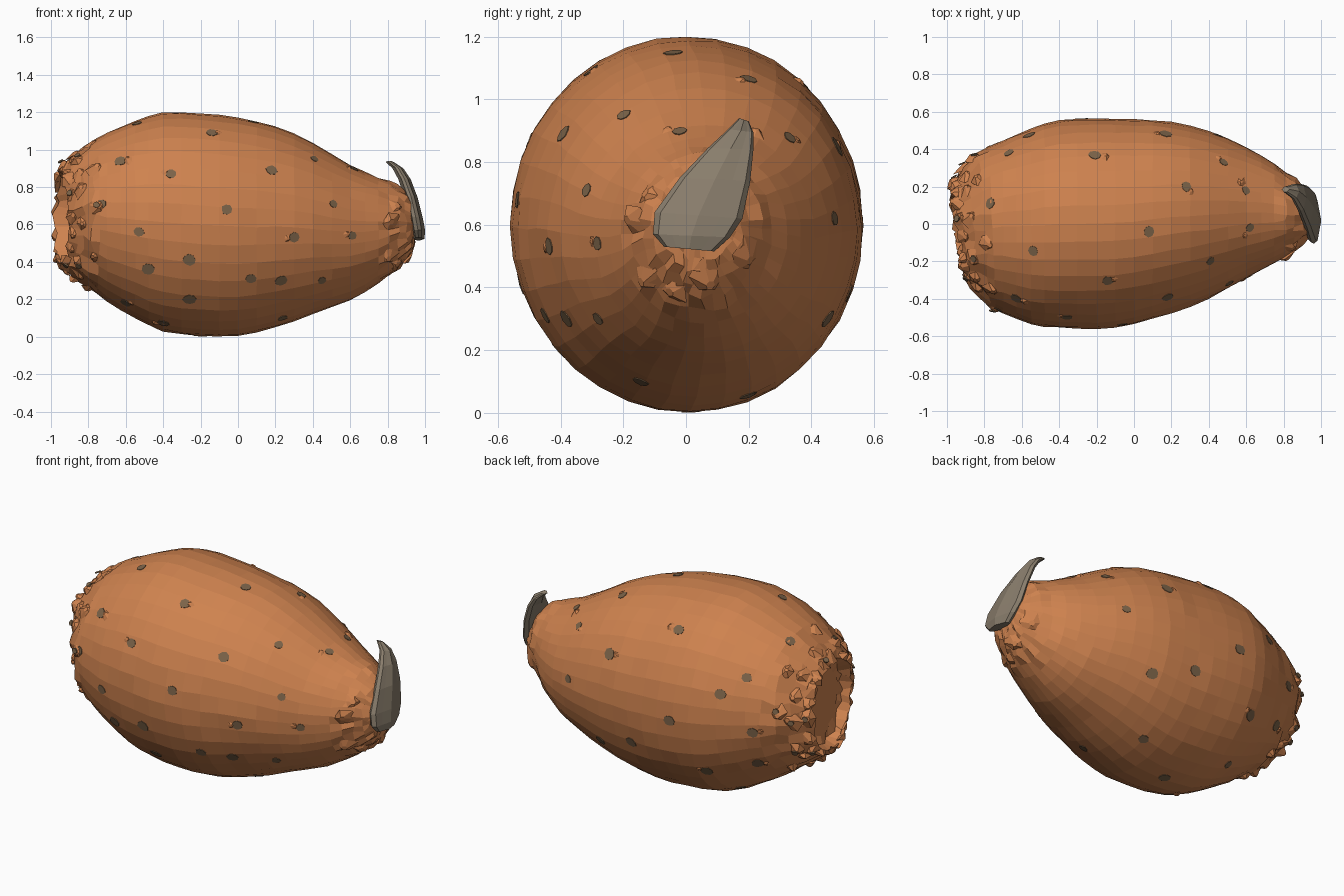
import bpy, bmesh, math, random
from mathutils import Vector
from mathutils.bvhtree import BVHTree

if "Cube" in bpy.data.objects:
    bpy.data.objects.remove(bpy.data.objects["Cube"])

random.seed(7)
SEG = 36


def material(name, rgb):
    m = bpy.data.materials.new(name)
    m.diffuse_color = (*rgb, 1)
    m.use_nodes = True
    m.node_tree.nodes["Principled BSDF"].inputs["Base Color"].default_value = m.diffuse_color
    return m


SKIN = material("orange skin", (0.62, 0.225, 0.078))
SPOT = material("brown spot", (0.2, 0.125, 0.066))
STEM = material("grey stem", (0.25, 0.205, 0.15))


def finish(name, bm, *mats):
    bmesh.ops.recalc_face_normals(bm, faces=bm.faces)
    me = bpy.data.meshes.new(name)
    bm.to_mesh(me)
    bm.free()
    for m in mats:
        me.materials.append(m)
    ob = bpy.data.objects.new(name, me)
    bpy.context.collection.objects.link(ob)
    return ob


def loft(bm, rings):
    vs = [[bm.verts.new(p) for p in r] for r in rings]
    n = len(vs[0])
    for a, b in zip(vs, vs[1:]):
        for i in range(n):
            j = (i + 1) % n
            bm.faces.new((a[i], a[j], b[j], b[i]))
    bm.faces.new(vs[0])
    bm.faces.new(vs[-1])


# Body stations: x, bottom z, top z, front y, back y
ST = [(-.91, .35, .93, -.34, .25), (-.81, .27, 1.03, -.435, .375),
      (-.7, .19, 1.09, -.475, .445), (-.55, .1, 1.155, -.535, .51),
      (-.4, .03, 1.2, -.555, .555), (-.2, .005, 1.195, -.56, .565),
      (0, .005, 1.17, -.535, .56), (.2, .05, 1.125, -.475, .545),
      (.4, .12, 1.035, -.4, .495), (.6, .195, .92, -.29, .41),
      (.75, .285, .85, -.21, .325), (.86, .37, .805, -.14, .24),
      (.925, .45, .735, -.08, .18), (.945, .52, .69, -.05, .14)]


def catmull(p, q, r, s, t):
    return [.5 * (2 * b + (c - a) * t + (2 * a - 5 * b + 4 * c - d) * t * t
                  + (3 * b - a - 3 * c + d) * t ** 3) for a, b, c, d in zip(p, q, r, s)]


def section(x, z0, z1, y0, y1, jit=0.0):
    out = []
    cy, cz = (y0 + y1) / 2, (z0 + z1) / 2
    tilt = max(0, min(1, (-.7 - x) / .2))          # crown end leans to the front
    for i in range(SEG):
        a = math.tau * i / SEG
        y = cy + (y1 - y0) / 2 * math.cos(a)
        z = cz + (z1 - z0) / 2 * math.sin(a)
        j = [random.uniform(-jit, jit) for _ in range(3)]
        out.append(Vector((x - .14 * y * tilt + j[0], y + j[1], max(.002, z + j[2]))))
    return out


# Fruit body, with a recessed crown at the left end
rings = [section(-.88, .45, .83, -.22, .14, .008), section(-.89, .4, .88, -.25, .17, .012),
         section(-.95, .38, .9, -.28, .2, .02)]
for k in range(len(ST) - 1):
    p = [ST[max(0, min(len(ST) - 1, k + d))] for d in (-1, 0, 1, 2)]
    for t in (0, .5):
        c = catmull(*p, t)
        rough = .016 if c[0] < -.78 else (.01 if c[0] > .78 else .003)
        rings.append(section(*c, rough))
rings.append(section(*ST[-1]))
bm = bmesh.new()
loft(bm, rings)
bmesh.ops.recalc_face_normals(bm, faces=bm.faces)
bm.normal_update()
tree = BVHTree.FromBMesh(bm)
finish("fruit_body", bm, SKIN)


def frame(n):
    q = n.to_track_quat('Z', 'Y')
    return q @ Vector((1, 0, 0)), q @ Vector((0, 1, 0))


# Thin spot that follows the skin
def disc(bm, p, n, r, lift=.003):
    u, v = frame(n)
    tw = random.random()
    ring = []
    for i in range(8):
        a = math.tau * i / 8 + tw
        ring.append(p + (u * math.cos(a) + v * math.sin(a) * .9) * r * random.uniform(.9, 1.08))
    ring = [tree.find_nearest(q)[0] for q in ring] if lift < .004 else ring
    loft(bm, [[q - n * .003 for q in ring], [q + n * lift for q in ring]])


# Low irregular mound that sinks into the skin
def bump(bm, p, n, r, h):
    u, v = frame(n)
    lean = (u * random.uniform(-.5, .5) + v * random.uniform(-.5, .5)) * r
    dirs = [u * math.cos(a) + v * math.sin(a) for a in [math.tau * i / 6 for i in range(6)]]
    base = [p - n * .012 + d * r * random.uniform(.8, 1.2) for d in dirs]
    top = [p + lean + n * h + d * r * .25 for d in dirs]
    loft(bm, [base, top])


# Spot positions as seen from each side
FRONT = [(-.54, 1.14), (-.63, .94), (-.36, .87), (-.14, 1.09), (.18, .89), (.41, .95),
         (-.73, .71), (-.06, .68), (.51, .71), (-.53, .56), (.3, .53), (.61, .54),
         (-.48, .36), (-.26, .41), (.07, .31), (.23, .3), (.45, .3), (-.6, .18),
         (-.26, .2), (.24, .1)]
TOP = [(-.67, .38), (-.21, .37), (.28, .2), (.48, .33), (.6, .18), (.08, -.04),
       (-.77, .11), (.62, -.02)]
BACK = [(-.56, .8), (-.28, .6), (.17, .85), (.45, .62), (0, .38), (-.45, .3),
        (-.72, .38), (-.74, .6), (.25, .3)]
BELOW = [(-.2, .02), (.1, .2), (-.5, .2), (-.4, -.2)]
VIEWS = [(FRONT, lambda a, b: (a, -2, b), (0, 1, 0)), (BACK, lambda a, b: (a, 2, b), (0, -1, 0)),
         (TOP, lambda a, b: (a, b, 3), (0, 0, -1)), (BELOW, lambda a, b: (a, b, -2), (0, 0, 1))]

spots, bumps = bmesh.new(), bmesh.new()
for pts, place, d in VIEWS:
    for a, b in pts:
        p, n, _, _ = tree.ray_cast(Vector(place(a, b)), Vector(d))
        if p is None:
            continue
        # small fold of skin beside some spots
        if random.random() < .35 and p.z > .06:
            u, v = frame(n)
            bump(bumps, p + u * random.choice((-.045, .045)), n, .035, .006)
        disc(spots, p, n, random.uniform(.028, .037) if a < .4 else .025)

# Knobbly rim around the crown, a few knobs with spots
for row, (x, rad, count) in enumerate([(-.93, .28, 18), (-.87, .34, 13), (-.8, .4, 8)]):
    for i in range(count):
        a = math.tau * (i + random.uniform(-.3, .3)) / count
        o = Vector((0, math.cos(a), math.sin(a)))
        c = Vector((x - .14 * o.y * rad, -.03, .645))
        p = tree.find_nearest(c + o * rad)[0]
        n = (o + Vector((-.6 + .2 * row, 0, 0))).normalized()
        h = random.uniform(.014, .024)
        bump(bumps, p, n, random.uniform(.04, .06), h)
        if i % 4 == 0:
            disc(spots, p + n * h, n, .018, .005)

# Soft folds below and in front of the stem
for y, z in [(-.13, .7), (-.16, .6), (-.14, .45), (-.05, .4), (.08, .43), (.2, .5)]:
    p, n, _, _ = tree.ray_cast(Vector((2, y, z)), Vector((-1, 0, 0)))
    bump(bumps, p, n, .065, .012)
finish("skin_bumps", bumps, SKIN)
finish("skin_spots", spots, SPOT)

# Stem: curved leaning blade. Stations: left y/z, right y/z, middle x, half thickness
BLADE = [((-.07, .53), (.09, .515), .965, .026), ((-.105, .57), (.14, .56), .962, .034),
         ((-.1, .64), (.18, .62), .95, .034), ((-.02, .75), (.205, .74), .925, .03),
         ((.07, .845), (.215, .84), .89, .028), ((.135, .905), (.215, .895), .855, .024),
         ((.17, .94), (.2, .93), .81, .016)]
bm = bmesh.new()
rings = []
for (y0, z0), (y1, z1), x, h in BLADE:
    ring = []
    for i in range(12):
        a = math.tau * i / 12
        f = .5 + .5 * math.cos(a)
        ridge = .005 if i % 2 else -.002
        ring.append((x + (h + ridge) * math.sin(a), y0 + (y1 - y0) * f, z0 + (z1 - z0) * f))
    rings.append(ring)
loft(bm, rings)
finish("stem", bm, STEM)
